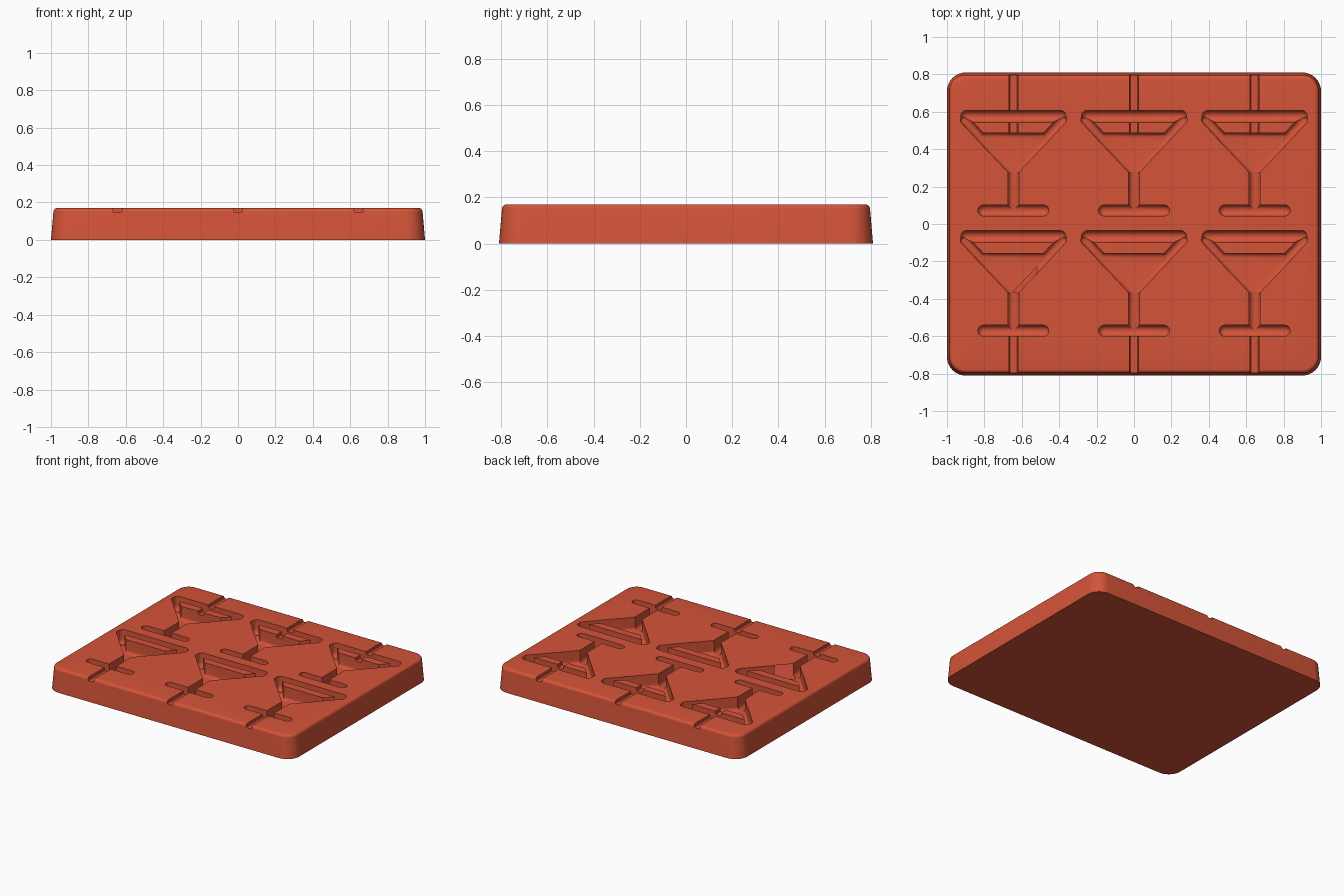
import bpy, bmesh, math
from mathutils import Vector

cube = bpy.data.objects.get("Cube")
if cube:
    bpy.data.objects.remove(cube, do_unlink=True)

TOP, FLOOR = 0.17, 0.07
HALF_X, HALF_Y = 1.0, 0.81

red = bpy.data.materials.new("brick_red")
red.use_nodes = True
colour = (0.66, 0.088, 0.04, 1)
red.diffuse_color = colour
red.node_tree.nodes["Principled BSDF"].inputs["Base Color"].default_value = colour


def finish(name, bm):
    bmesh.ops.recalc_face_normals(bm, faces=bm.faces)
    mesh = bpy.data.meshes.new(name)
    bm.to_mesh(mesh)
    bm.free()
    mesh.materials.append(red)
    obj = bpy.data.objects.new(name, mesh)
    bpy.context.collection.objects.link(obj)
    return obj


def hull(name, points):
    bm = bmesh.new()
    for p in points:
        bm.verts.new(p)
    res = bmesh.ops.convex_hull(bm, input=bm.verts)
    loose = [v for v in bm.verts if not v.link_faces]
    bmesh.ops.delete(bm, geom=loose, context='VERTS')
    return finish(name, bm)


def bullet(x, y, r, sides=20, rings=5):
    """Upright peg with a rounded lower end."""
    pts = [Vector((x, y, FLOOR))]
    levels = [(r * math.sin(a), FLOOR + r - r * math.cos(a))
              for a in (math.pi / 2 * i / rings for i in range(1, rings + 1))]
    for rad, z in levels + [(r, TOP + 0.05)]:
        for k in range(sides):
            t = 2 * math.pi * k / sides
            pts.append(Vector((x + rad * math.cos(t), y + rad * math.sin(t), z)))
    return pts


def cavity(name, cx, cy, r, *spots):
    pts = []
    for x, y in spots:
        pts += bullet(cx + x, cy + y, r)
    return hull(name, pts)


def channel(name, x, y0, y1):
    section = [(-0.019, 0.147), (0.019, 0.147), (0.024, 0.153),
               (0.026, 0.25), (-0.026, 0.25), (-0.024, 0.153)]
    return hull(name, [(x + dx, y, z) for dx, z in section for y in (y0, y1)])


def ring(bm, inset, z, radius=0.1, steps=10):
    """Rounded rectangle outline."""
    verts = []
    for q, (sx, sy) in enumerate(((1, 1), (-1, 1), (-1, -1), (1, -1))):
        for i in range(steps + 1):
            a = math.pi / 2 * (q + i / steps)
            rad = radius - inset
            verts.append(bm.verts.new((sx * (HALF_X - radius) + rad * math.cos(a),
                                       sy * (HALF_Y - radius) + rad * math.sin(a), z)))
    return verts


# Slab with drafted sides and a rounded upper rim
bm = bmesh.new()
fillet = 0.02
levels = [(0, 0)]
for i in range(6):
    a = math.pi / 2 * i / 5
    levels.append((0.013 + fillet * (1 - math.cos(a)), TOP - fillet + fillet * math.sin(a)))
loops = [ring(bm, *lv) for lv in levels]
for low, high in zip(loops, loops[1:]):
    for i in range(len(low)):
        j = (i + 1) % len(low)
        bm.faces.new((low[i], low[j], high[j], high[i]))
bm.faces.new(loops[0])
bm.faces.new(loops[-1])
slab = finish("mould_slab", bm)

# Six glass-shaped cavities and their stick channels
cutters = []
for cx in (-0.645, 0, 0.645):
    for cy in (0, -0.643):
        cutters += [
            cavity("rim_cutter", cx, cy, 0.032, (-0.249, 0.576), (0.249, 0.576)),
            cavity("liquid_cutter", cx, cy, 0.0245, (-0.172, 0.462), (0.172, 0.462), (0, 0.283)),
            cavity("stem_cutter", cx, cy, 0.03, (0, 0.272), (0, 0.073)),
            cavity("foot_cutter", cx, cy, 0.0295, (-0.16, 0.0725), (0.16, 0.0725)),
        ]
        for s in (-1, 1):
            cutters.append(cavity("bowl_side_cutter", cx, cy, 0.024,
                                  (s * 0.26, 0.557), (s * 0.001, 0.281)))
    cutters.append(channel("back_channel_cutter", cx, 0.47, 0.9))
    cutters.append(channel("front_channel_cutter", cx, -0.9, -0.572))

for cutter in cutters:
    cutter.hide_render = True
    mod = slab.modifiers.new("cut", 'BOOLEAN')
    mod.operation = 'DIFFERENCE'
    mod.solver = 'EXACT'
    mod.object = cutter

# Bake the cuts and drop the cutters
graph = bpy.context.evaluated_depsgraph_get()
baked = bpy.data.meshes.new_from_object(slab.evaluated_get(graph))
slab.modifiers.clear()
slab.data = baked
for cutter in cutters:
    bpy.data.objects.remove(cutter, do_unlink=True)

bpy.ops.object.select_all(action='DESELECT')
slab.select_set(True)
bpy.context.view_layer.objects.active = slab
bpy.ops.object.shade_smooth_by_angle(angle=math.radians(35))
